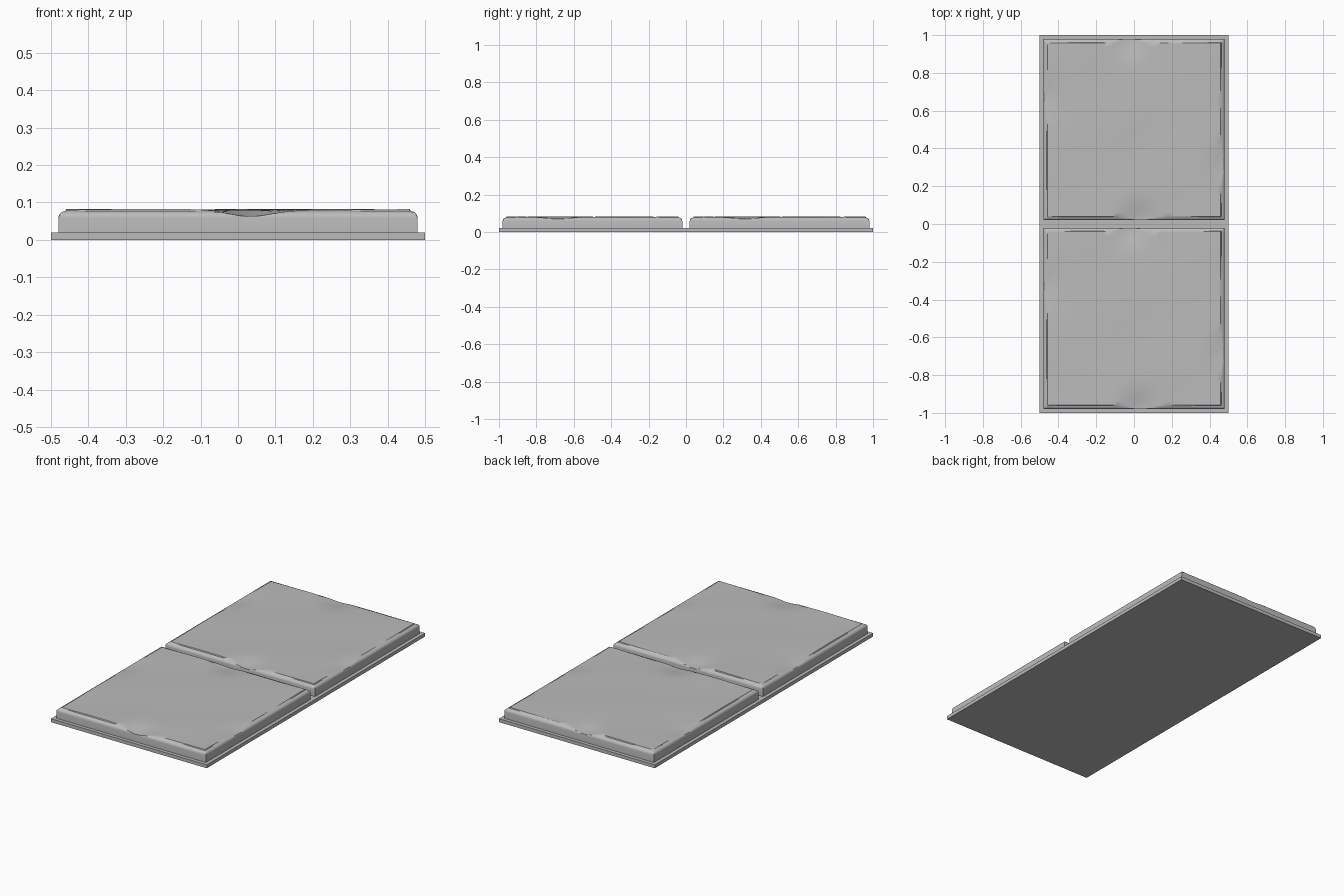
import bpy, bmesh, math

cube = bpy.data.objects.get("Cube")
if cube:
    bpy.data.objects.remove(cube, do_unlink=True)

stone = bpy.data.materials.new("grey_stone")
stone.use_nodes = True
GREY = (0.5, 0.5, 0.5, 1)
stone.diffuse_color = GREY
stone.node_tree.nodes["Principled BSDF"].inputs["Base Color"].default_value = GREY

HALF = 0.48      # half width of a slab
BASE_TOP = 0.02
RIM_TOP = 0.077
RADIUS = 0.018


def finish(name, bm):
    bmesh.ops.recalc_face_normals(bm, faces=bm.faces)
    mesh = bpy.data.meshes.new(name)
    bm.to_mesh(mesh)
    bm.free()
    mesh.materials.append(stone)
    obj = bpy.data.objects.new(name, mesh)
    bpy.context.collection.objects.link(obj)
    return obj


def bump(t, width):
    return math.exp(-(t / width) ** 2)


def worn_surface(x, y):
    # Gentle undulation with worn hollows in the middle of the edges
    z = 0.081 + 0.001 * math.sin(9 * x + 5 * y) + 0.001 * math.sin(13 * y - 8 * x)
    for s in (1, -1):
        u, v = s * x, s * y
        z -= 0.017 * bump(u - 0.03, 0.08) * bump(v + HALF, 0.09)
        z -= 0.010 * bump(v + 0.18, 0.10) * bump(u - HALF, 0.07)
    return z


def slab_height(x, y):
    d = HALF - max(abs(x), abs(y))
    top = worn_surface(x, y)
    if d > RADIUS + 0.001:
        return top
    k = 1 - min(d / RADIUS, 1)
    rim = RIM_TOP - RADIUS * (1 - math.sqrt(max(0, 1 - k * k)))
    return min(rim, top)


# Base plate
bm = bmesh.new()
bmesh.ops.create_cube(bm, size=1)
for v in bm.verts:
    v.co.y *= 2
    v.co.z = (v.co.z + 0.5) * BASE_TOP
finish("base_plate", bm)

# Grid lines, dense near the rounded rim
rim_steps = [0, 0.001, 0.004, 0.009, 0.018, 0.021]
inner = HALF - 0.021
coords = [-HALF + s for s in rim_steps]
coords += [-inner + 2 * inner * i / 40 for i in range(1, 40)]
coords += [HALF - s for s in reversed(rim_steps)]
n = len(coords)


def make_slab(name, y_centre):
    bm = bmesh.new()
    rows = [[bm.verts.new((x, y + y_centre, slab_height(x, y))) for x in coords]
            for y in coords]
    for j in range(n - 1):
        for i in range(n - 1):
            bm.faces.new((rows[j][i], rows[j][i + 1],
                          rows[j + 1][i + 1], rows[j + 1][i]))
    # Side walls
    border = [e for e in bm.edges if e.is_boundary]
    walls = bmesh.ops.extrude_edge_only(bm, edges=border)
    for v in walls["geom"]:
        if isinstance(v, bmesh.types.BMVert):
            v.co.z = BASE_TOP
    slab = finish(name, bm)
    bpy.ops.object.select_all(action="DESELECT")
    slab.select_set(True)
    bpy.context.view_layer.objects.active = slab
    bpy.ops.object.shade_smooth_by_angle(angle=math.radians(35))


make_slab("front_slab", -0.5)
make_slab("back_slab", 0.5)
